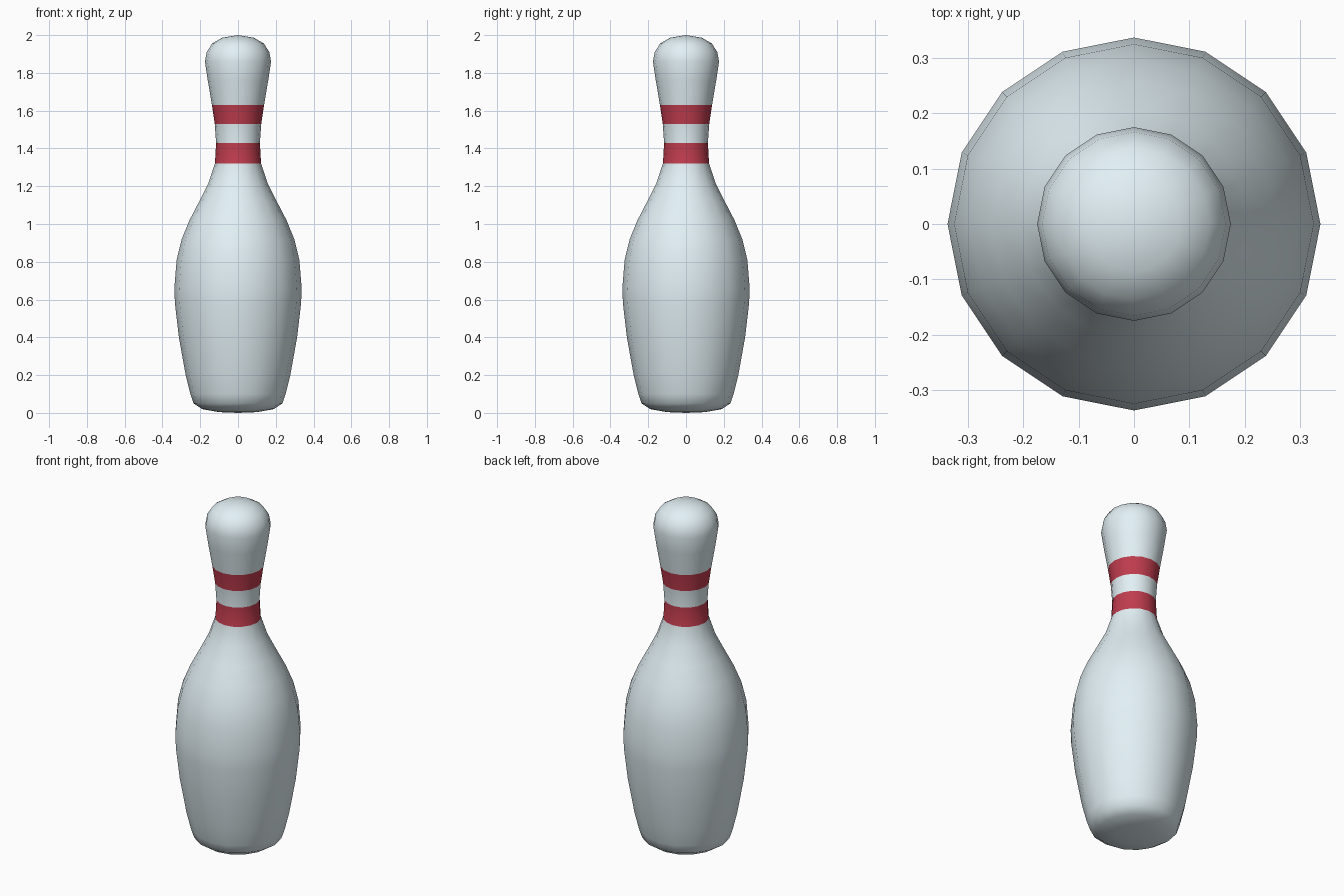
import bpy, bmesh
from math import cos, sin, pi

if "Cube" in bpy.data.objects:
    bpy.data.objects.remove(bpy.data.objects["Cube"])

SIDES = 16
# Radius and height from the base up to the crown
PROFILE = [(0.10, 0.004), (0.19, 0.02), (0.235, 0.05), (0.252, 0.10), (0.277, 0.20),
           (0.313, 0.40), (0.334, 0.58), (0.337, 0.66), (0.325, 0.81), (0.298, 0.92),
           (0.257, 1.02), (0.205, 1.12), (0.157, 1.215), (0.122, 1.32), (0.116, 1.43),
           (0.123, 1.53), (0.138, 1.63), (0.160, 1.76), (0.175, 1.86), (0.166, 1.91),
           (0.137, 1.955), (0.085, 1.986)]
STRIPES = [(1.32, 1.43), (1.53, 1.63)]


def material(name, color):
    mat = bpy.data.materials.new(name)
    mat.diffuse_color = (*color, 1)
    mat.use_nodes = True
    mat.node_tree.nodes["Principled BSDF"].inputs["Base Color"].default_value = mat.diffuse_color
    return mat


# Lathe the pin: rings of vertices closed by a pole at each end
bm = bmesh.new()
rings = [[bm.verts.new((r * cos(2 * pi * i / SIDES), r * sin(2 * pi * i / SIDES), z))
          for i in range(SIDES)] for r, z in PROFILE]
bottom, top = bm.verts.new((0, 0, 0)), bm.verts.new((0, 0, 2))
for i in range(SIDES):
    j = (i + 1) % SIDES
    bm.faces.new((bottom, rings[0][j], rings[0][i]))
    bm.faces.new((top, rings[-1][i], rings[-1][j]))
    for low, high in zip(rings, rings[1:]):
        bm.faces.new((low[i], low[j], high[j], high[i]))

# Smooth everything and paint the two neck stripes
for f in bm.faces:
    f.smooth = True
    z = f.calc_center_median().z
    f.material_index = int(any(a < z < b for a, b in STRIPES))

mesh = bpy.data.meshes.new("bowling_pin")
bm.to_mesh(mesh)
bm.free()
mesh.materials.append(material("pale_lacquer", (0.76, 0.87, 0.91)))
mesh.materials.append(material("red_stripe", (0.52, 0.045, 0.075)))
bpy.context.collection.objects.link(bpy.data.objects.new("bowling_pin", mesh))
